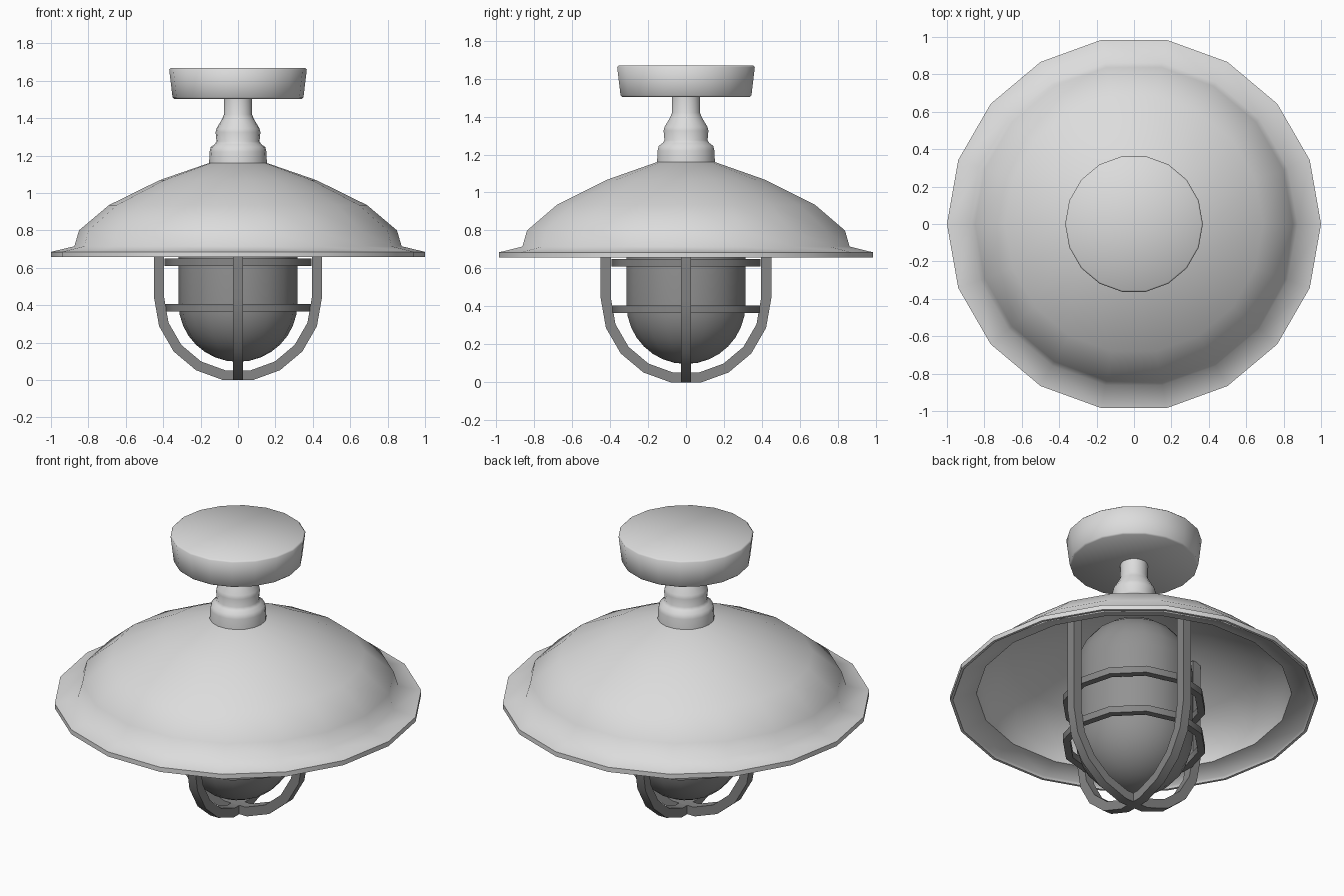
import bpy, bmesh
from math import cos, sin, pi, radians

cube = bpy.data.objects.get("Cube")
if cube:
    bpy.data.objects.remove(cube)

SIDES = 18


def make_material(name, value):
    mat = bpy.data.materials.new(name)
    mat.use_nodes = True
    rgba = (value, value, value, 1)
    mat.diffuse_color = rgba
    mat.node_tree.nodes["Principled BSDF"].inputs["Base Color"].default_value = rgba
    return mat


light_grey = make_material("light grey", 0.72)
glass_grey = make_material("glass grey", 0.29)
dark_grey = make_material("dark grey", 0.24)


def finish(name, bm, mat, angle):
    bmesh.ops.remove_doubles(bm, verts=bm.verts, dist=0.0005)
    bmesh.ops.recalc_face_normals(bm, faces=bm.faces)
    mesh = bpy.data.meshes.new(name)
    bm.to_mesh(mesh)
    bm.free()
    mesh.materials.append(mat)
    obj = bpy.data.objects.new(name, mesh)
    bpy.context.collection.objects.link(obj)
    bpy.ops.object.select_all(action='DESELECT')
    obj.select_set(True)
    bpy.context.view_layer.objects.active = obj
    bpy.ops.object.shade_smooth_by_angle(angle=radians(angle))


def lathe(name, profile, mat, sides=SIDES, closed=False, angle=62):
    """Turn a (radius, height) profile about the z axis."""
    bm = bmesh.new()
    verts = [bm.verts.new((r, 0, z)) for r, z in profile]
    pairs = list(zip(verts, verts[1:]))
    if closed:
        pairs.append((verts[-1], verts[0]))
    edges = [bm.edges.new(p) for p in pairs]
    bmesh.ops.spin(bm, geom=verts + edges, cent=(0, 0, 0), axis=(0, 0, 1),
                   angle=2 * pi, steps=sides, use_duplicate=False)
    finish(name, bm, mat, angle)


# Ceiling mount and turned neck
lathe("ceiling_mount", [(0, 1.503), (0.342, 1.503), (0.35, 1.511),
                        (0.368, 1.66), (0.36, 1.668), (0, 1.668)], light_grey)
lathe("neck", [(0.075, 1.51), (0.075, 1.42), (0.085, 1.395), (0.115, 1.345),
               (0.12, 1.325), (0.115, 1.275), (0.125, 1.26), (0.146, 1.245),
               (0.152, 1.22), (0.155, 1.15)], light_grey)

# Shade: a thin shell with a flared rim
outer = [(0.0, 1.165), (0.155, 1.16), (0.42, 1.068), (0.69, 0.935),
         (0.85, 0.8), (0.875, 0.715), (1.0, 0.685), (1.0, 0.657)]
inner = [(0.985, 0.657), (0.978, 0.672), (0.857, 0.7), (0.833, 0.79),
         (0.678, 0.918), (0.41, 1.048), (0.15, 1.137), (0.0, 1.14)]
lathe("shade", outer + inner, light_grey)

# Glass: a capsule with a round lower end
R = 0.318
lower = [(R * sin(a), 0.41 - 0.313 * cos(a)) for a in (i * pi / 16 for i in range(9))]
upper = [(R * cos(a), 0.83 + 0.3 * sin(a)) for a in (i * pi / 12 for i in range(7))]
lathe("glass_globe", lower + upper, glass_grey)

# Square-section guard rings
for label, z in (("lower", 0.385), ("upper", 0.63)):
    section = [(0.353, z - 0.02), (0.393, z - 0.02), (0.393, z + 0.02), (0.353, z + 0.02)]
    lathe(label + "_guard_ring", section, dark_grey, sides=12, closed=True, angle=50)


# Guard bars: two crossed U-shaped rods of square section
def guard_bar(name, across):
    rad, base, half = 0.422, 0.441, 0.027
    path = [(-rad, 1.04, 0)]
    path += [(-rad * cos(a), base - rad * sin(a), a) for a in (i * pi / 9 for i in range(10))]
    path.append((rad, 1.04, pi))
    bm = bmesh.new()
    loops = []
    for u, z, a in path:
        loop = []
        for out, side in ((-half, -half), (half, -half), (half, half), (-half, half)):
            d, h = u - out * cos(a), z - out * sin(a)
            loop.append(bm.verts.new((d, side, h) if across else (side, d, h)))
        loops.append(loop)
    for one, two in zip(loops, loops[1:]):
        for k in range(4):
            n = (k + 1) % 4
            bm.faces.new((one[k], one[n], two[n], two[k]))
    bm.faces.new(loops[0])
    bm.faces.new(loops[-1])
    finish(name, bm, dark_grey, 50)


guard_bar("guard_bar_side", True)
guard_bar("guard_bar_front", False)
